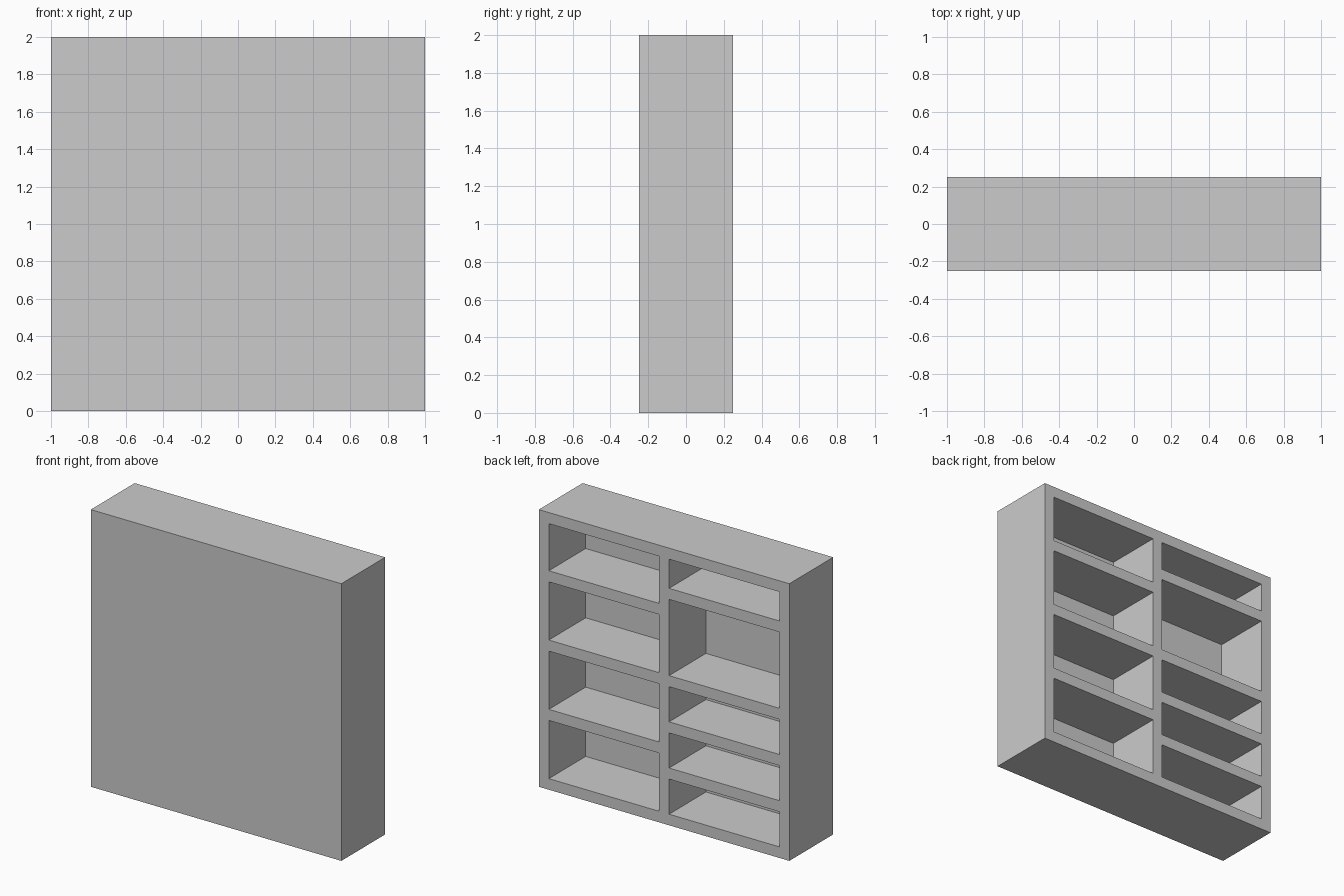
import bpy, bmesh
from mathutils import Matrix, Vector

if "Cube" in bpy.data.objects:
    bpy.data.objects.remove(bpy.data.objects["Cube"])

W, D, H, T = 2.0, 0.5, 2.0, 0.08   # width, depth, height, board thickness


def add_box(bm, lo, hi):
    lo, hi = Vector(lo), Vector(hi)
    size = hi - lo
    bmesh.ops.create_cube(
        bm, size=1,
        matrix=Matrix.Translation((lo + hi) / 2) @ Matrix.Diagonal((*size, 1)))


def make_object(name, boxes):
    bm = bmesh.new()
    for lo, hi in boxes:
        add_box(bm, lo, hi)
    mesh = bpy.data.meshes.new(name)
    bm.to_mesh(mesh)
    bm.free()
    obj = bpy.data.objects.new(name, mesh)
    bpy.context.collection.objects.link(obj)
    return obj


def compartments(x0, x1, shelves):
    # Openings between shelves, open toward +y, with a closed panel at the front
    bottoms = [T] + [z + T for z in shelves]
    tops = shelves + [H - T]
    return [((x0, -D / 2 + T, b), (x1, D / 2 + 0.1, t))
            for b, t in zip(bottoms, tops)]


# Solid bookcase body
bookcase = make_object("bookcase", [((-W / 2, -D / 2, 0), (W / 2, D / 2, H))])

# Shelf undersides: even column on +x, uneven column on -x
cutter = make_object(
    "compartment_cutter",
    compartments(T / 2, W / 2 - T, [0.5, 1.0, 1.5])
    + compartments(-W / 2 + T, -T / 2, [1 / 3, 2 / 3, 1.0, 1.63]))
cutter.hide_render = True
cutter.hide_set(True)

# Hollow out the compartments
cut = bookcase.modifiers.new("compartments", "BOOLEAN")
cut.operation = "DIFFERENCE"
cut.solver = "EXACT"
cut.object = cutter
bpy.context.view_layer.objects.active = bookcase
bookcase.select_set(True)
bpy.ops.object.modifier_apply(modifier=cut.name)
bpy.data.objects.remove(cutter)
